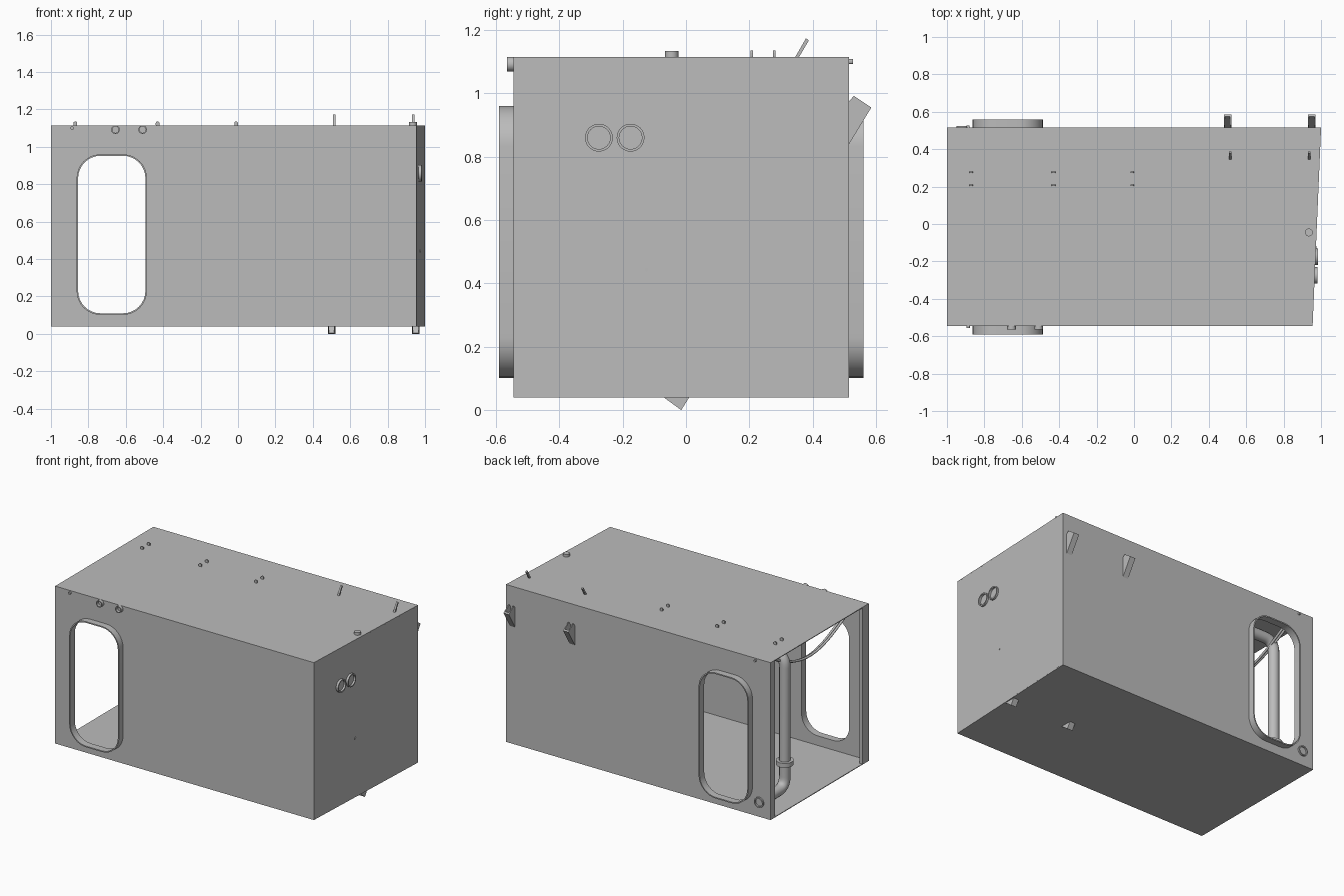
import bpy, bmesh, math
from mathutils import Vector

cube = bpy.data.objects.get("Cube")
if cube:
    bpy.data.objects.remove(cube, do_unlink=True)

grey = bpy.data.materials.new("panel grey")
grey.use_nodes = True
COLOUR = (0.5, 0.5, 0.5, 1)
grey.diffuse_color = COLOUR
grey.node_tree.nodes["Principled BSDF"].inputs["Base Color"].default_value = COLOUR

# Shell limits: left end, right end (front and back), front, back, floor, roof
X0, X1F, X1B = -1.0, 0.955, 1.0
YF, YB, ZF, ZR = -0.545, 0.515, 0.04, 1.115
T = 0.005


def finish(ob, smooth=False):
    ob.data.materials.append(grey)
    if smooth:
        bpy.ops.object.select_all(action='DESELECT')
        ob.select_set(True)
        bpy.context.view_layer.objects.active = ob
        bpy.ops.object.shade_smooth_by_angle(angle=math.radians(35))
    return ob


def prism(name, axis, a, b, *loops, smooth=False):
    """Extrude an outline, with optional holes, along an axis from a to b."""
    place = {'X': lambda u, v: (a, u, v), 'Y': lambda u, v: (u, a, v),
             'Z': lambda u, v: (u, v, a)}[axis]
    bm = bmesh.new()
    for loop in loops:
        vs = [bm.verts.new(place(u, v)) for u, v in loop]
        for i, v in enumerate(vs):
            bm.edges.new((vs[i - 1], v))
    bmesh.ops.triangle_fill(bm, edges=bm.edges[:], use_beauty=True)
    ext = bmesh.ops.extrude_face_region(bm, geom=bm.faces[:], use_keep_orig=True)
    move = Vector([b - a if axis == k else 0 for k in 'XYZ'])
    bmesh.ops.translate(bm, vec=move,
                        verts=[g for g in ext['geom'] if isinstance(g, bmesh.types.BMVert)])
    bmesh.ops.recalc_face_normals(bm, faces=bm.faces[:])
    me = bpy.data.meshes.new(name)
    bm.to_mesh(me)
    bm.free()
    ob = bpy.data.objects.new(name, me)
    bpy.context.collection.objects.link(ob)
    return finish(ob, smooth)


def rect(u0, u1, v0, v1):
    return [(u0, v0), (u1, v0), (u1, v1), (u0, v1)]


def circle(u, v, r, n=24):
    return [(u + r * math.cos(k * math.tau / n), v + r * math.sin(k * math.tau / n))
            for k in range(n)]


def rounded(u0, u1, v0, v1, r, n=8):
    pts = []
    for q, (cu, cv) in enumerate(rect(u0 + r, u1 - r, v0 + r, v1 - r)):
        for k in range(n + 1):
            t = math.pi + (q + k / n) * math.pi / 2
            pts.append((cu + r * math.cos(t), cv + r * math.sin(t)))
    return pts


def pipe(name, points, radius, bend=0):
    """Round pipe through points; bend rounds each inner corner."""
    pts = [Vector(p) for p in points]
    path = [pts[0]]
    for p, c, n in zip(pts, pts[1:], pts[2:]):
        if not bend:
            path.append(c)
            continue
        s, e = c + (p - c).normalized() * bend, c + (n - c).normalized() * bend
        path += [s.lerp(c, t).lerp(c.lerp(e, t), t) for t in [k / 8 for k in range(9)]]
    path.append(pts[-1])
    cu = bpy.data.curves.new(name, 'CURVE')
    cu.dimensions = '3D'
    cu.bevel_depth, cu.bevel_resolution, cu.use_fill_caps = radius, 4, True
    sp = cu.splines.new('POLY')
    sp.points.add(len(path) - 1)
    for sv, p in zip(sp.points, path):
        sv.co = (*p, 1)
    ob = bpy.data.objects.new(name, cu)
    bpy.context.collection.objects.link(ob)
    bpy.ops.object.select_all(action='DESELECT')
    ob.select_set(True)
    bpy.context.view_layer.objects.active = ob
    bpy.ops.object.convert(target='MESH')
    return finish(bpy.context.view_layer.objects.active, True)


# Sheet shell, open at one end
plan = [(X0, YF), (X1F, YF), (X1B, YB), (X0, YB)]
prism("floor", 'Z', ZF, ZF + T, plan)
prism("roof", 'Z', ZR - T, ZR, plan)
prism("end_wall", 'Z', ZF + T, ZR - T,
      [(X1F - T, YF + T), (X1F, YF + T), (X1B, YB - T), (X1B - T, YB - T)])
opening = rounded(-0.855, -0.495, 0.11, 0.952, 0.12)
rim = rounded(-0.863, -0.487, 0.102, 0.96, 0.128)
for side, y, s, x1 in (("front", YF, 1, X1F), ("back", YB, -1, X1B)):
    prism(side + "_wall", 'Y', y, y + s * T, rect(X0, x1, ZF, ZR), opening)
    prism(side + "_door_frame", 'Y', y + s * T, y - s * 0.045, rim, opening, smooth=True)
prism("front_end_post", 'X', X0, X0 + 0.02, rect(YF + T, YF + 0.07, ZF + T, ZR - T))
prism("back_end_post", 'X', X0, X0 + 0.02, rect(YB - 0.045, YB - T, ZF + T, ZR - T))

# Fittings on the front and back walls
for x in (-0.655, -0.51):
    prism("front_vent", 'Y', YF, YF - 0.02, circle(x, 1.092, 0.023), circle(x, 1.092, 0.017),
          smooth=True)
prism("front_stud", 'Y', YF, YF - 0.012, circle(-0.887, 1.1, 0.009, 12))
prism("back_stud", 'Y', YB, YB + 0.012, circle(-0.887, 1.1, 0.008, 12))
prism("drain_ring", 'Y', YB, YB + 0.01, circle(-0.915, 0.14, 0.035), circle(-0.915, 0.14, 0.027),
      smooth=True)


# Fittings on the slanted end wall
def wall_x(y):
    return X1F + (X1B - X1F) * (y - YF) / (YB - YF)


for y in (-0.275, -0.175):
    x = wall_x(y)
    prism("end_ring", 'X', x - 0.006, x + 0.014, circle(y, 0.86, 0.044), circle(y, 0.86, 0.036),
          smooth=True)
prism("end_stud", 'X', wall_x(-0.125) - T, wall_x(-0.125) + 0.004, circle(-0.125, 0.443, 0.007, 12))

# Roof studs, hooks and plug
for x in (-0.87, -0.43, -0.01):
    for y in (0.208, 0.278):
        prism("roof_stud", 'Y', y - 0.004, y + 0.004,
              rounded(x - 0.01, x + 0.01, ZR - T, ZR + 0.02, 0.008, 4))
for x in (0.515, 0.937):
    prism("roof_hook", 'X', x - 0.006, x + 0.006,
          [(0.345, ZR), (0.357, ZR), (0.388, 1.167), (0.379, 1.174)])
prism("roof_plug", 'Z', ZR, ZR + 0.018, circle(0.935, -0.045, 0.021), smooth=True)

# Slanted channel brackets: web with two cheeks, on the back and below the floor
back_cheek = [(YB, 0.84), (0.585, 0.955), (0.53, 0.992), (YB, 0.975)]
back_web = [(YB, 0.84), (0.585, 0.955), (0.575, 0.962), (YB, 0.862)]
foot_cheek = [(-0.07, ZF), (-0.015, 0.0), (0.01, ZF)]
foot_web = [(-0.015, 0.0), (0.01, ZF), (-0.002, ZF), (-0.023, 0.006)]
for x in (0.5, 0.95):
    for label, cheek, web in (("back", back_cheek, back_web), ("floor", foot_cheek, foot_web)):
        prism(label + "_bracket_web", 'X', x - 0.014, x + 0.014, web)
        for s in (-1, 1):
            prism(label + "_bracket_cheek", 'X', x + s * 0.014, x + s * 0.02, cheek)

# Indoor drain pipe, collar and hanging cables
pipe("drain_pipe", [(-0.915, YB - T, 0.14), (-0.915, 0.24, 0.14), (-0.915, 0.24, 1.04),
                    (-0.6, 0.24, 1.04)], 0.036, 0.08)
prism("pipe_collar", 'Z', 0.295, 0.325, circle(-0.915, 0.24, 0.055), smooth=True)
for x, sag in ((-0.9, 0.16), (-0.88, 0.17)):
    pipe("hanging_cable", [(x, -0.5 + 0.9 * k / 20, 1.08 - sag * math.sin(math.pi * k / 20))
                           for k in range(21)], 0.008)
